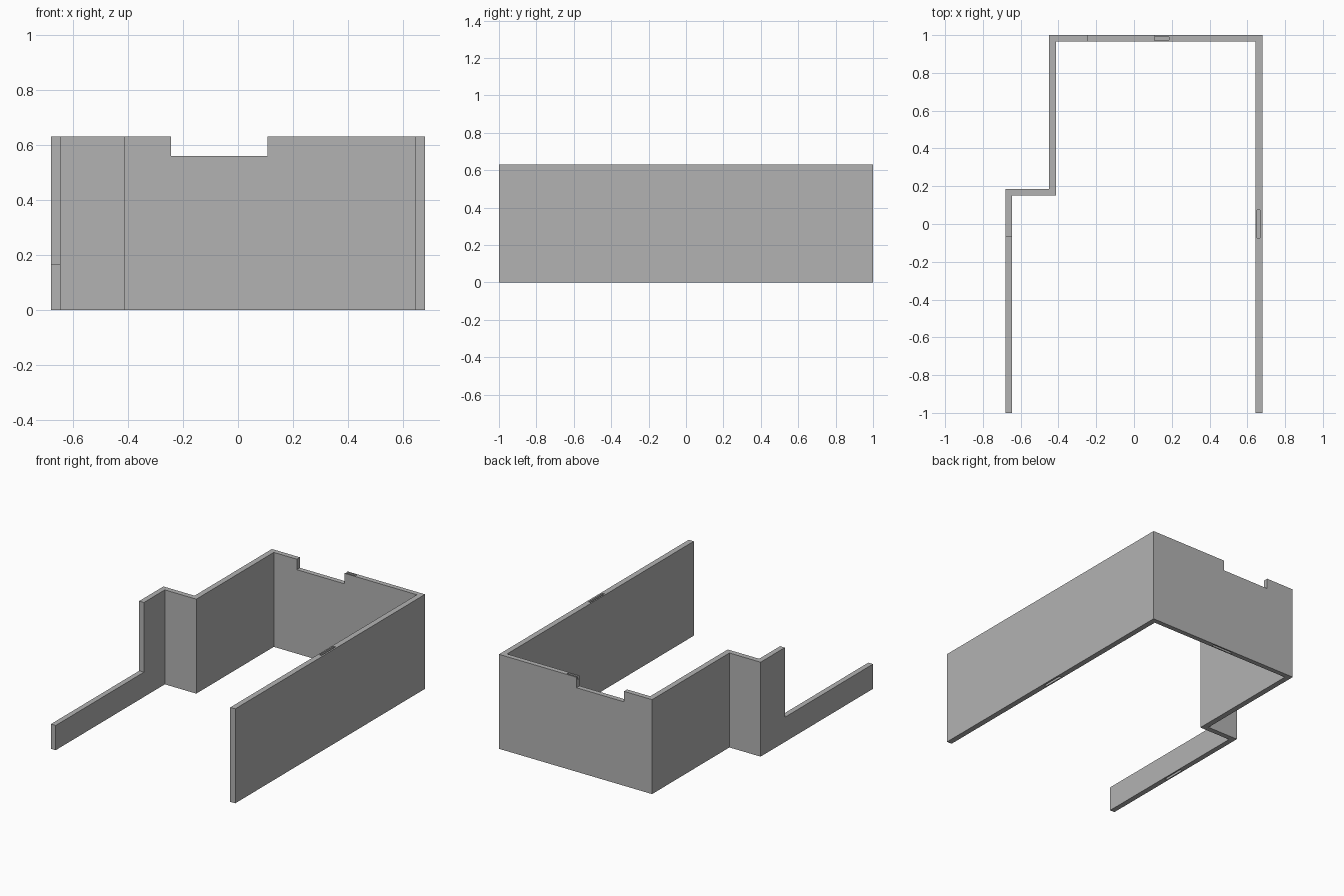
import bpy
import bmesh

cube = bpy.data.objects.get("Cube")
if cube:
    bpy.data.objects.remove(cube, do_unlink=True)

grey = bpy.data.materials.new("wall grey")
grey.use_nodes = True
colour = (0.45, 0.45, 0.45, 1)
grey.diffuse_color = colour
grey.node_tree.nodes["Principled BSDF"].inputs["Base Color"].default_value = colour

HEIGHT, LOW, SILL = 0.63, 0.165, 0.56

# Floor outline of the continuous wall, outside edge then inside edge
outline = [(-0.68, -1), (-0.68, 0.185), (-0.45, 0.185), (-0.45, 1), (0.68, 1), (0.68, -1),
           (0.643, -1), (0.643, 0.967), (-0.413, 0.967), (-0.413, 0.15), (-0.645, 0.15), (-0.645, -1)]
bm = bmesh.new()
base = bm.faces.new([bm.verts.new((x, y, 0)) for x, y in outline])
top = bmesh.ops.extrude_face_region(bm, geom=[base])["geom"]
bmesh.ops.translate(bm, vec=(0, 0, HEIGHT),
                    verts=[v for v in top if isinstance(v, bmesh.types.BMVert)])
bmesh.ops.recalc_face_normals(bm, faces=bm.faces)
mesh = bpy.data.meshes.new("perimeter_wall")
bm.to_mesh(mesh)
bm.free()
mesh.materials.append(grey)
wall = bpy.data.objects.new("perimeter_wall", mesh)
bpy.context.collection.objects.link(wall)


def cut(name, low, high):
    """Cut a box between two corners out of the wall."""
    bpy.ops.mesh.primitive_cube_add(size=1, location=[(a + b) / 2 for a, b in zip(low, high)])
    box = bpy.context.object
    box.name = name
    box.scale = [b - a for a, b in zip(low, high)]
    box.data.materials.append(grey)
    box.hide_render = True
    box.hide_set(True)
    mod = wall.modifiers.new(name, 'BOOLEAN')
    mod.operation = 'DIFFERENCE'
    mod.solver = 'EXACT'
    mod.object = box


# Low front stretch of the side wall and the dip in the back wall
cut("low_wall_cutter", (-0.8, -1.1, LOW), (-0.6, -0.07, 0.8))
cut("back_dip_cutter", (-0.243, 0.9, SILL), (0.108, 1.1, 0.8))

# Narrow joining slots, centred along the walls
SLOT, HALF, DEPTH = 0.075, 0.008, 0.02
for edge, z0, z1 in (("top", HEIGHT - DEPTH, HEIGHT + 0.1), ("bottom", -0.1, DEPTH)):
    cut(edge + "_side_slot_cutter", (0.66 - HALF, -SLOT, z0), (0.66 + HALF, SLOT, z1))
    cut(edge + "_back_slot_cutter", (0.11 - SLOT, 0.983 - HALF, z0), (0.11 + SLOT, 0.983 + HALF, z1))
cut("low_wall_slot_cutter", (-0.6625 - HALF, -0.41 - SLOT, -0.1), (-0.6625 + HALF, -0.41 + SLOT, DEPTH))
